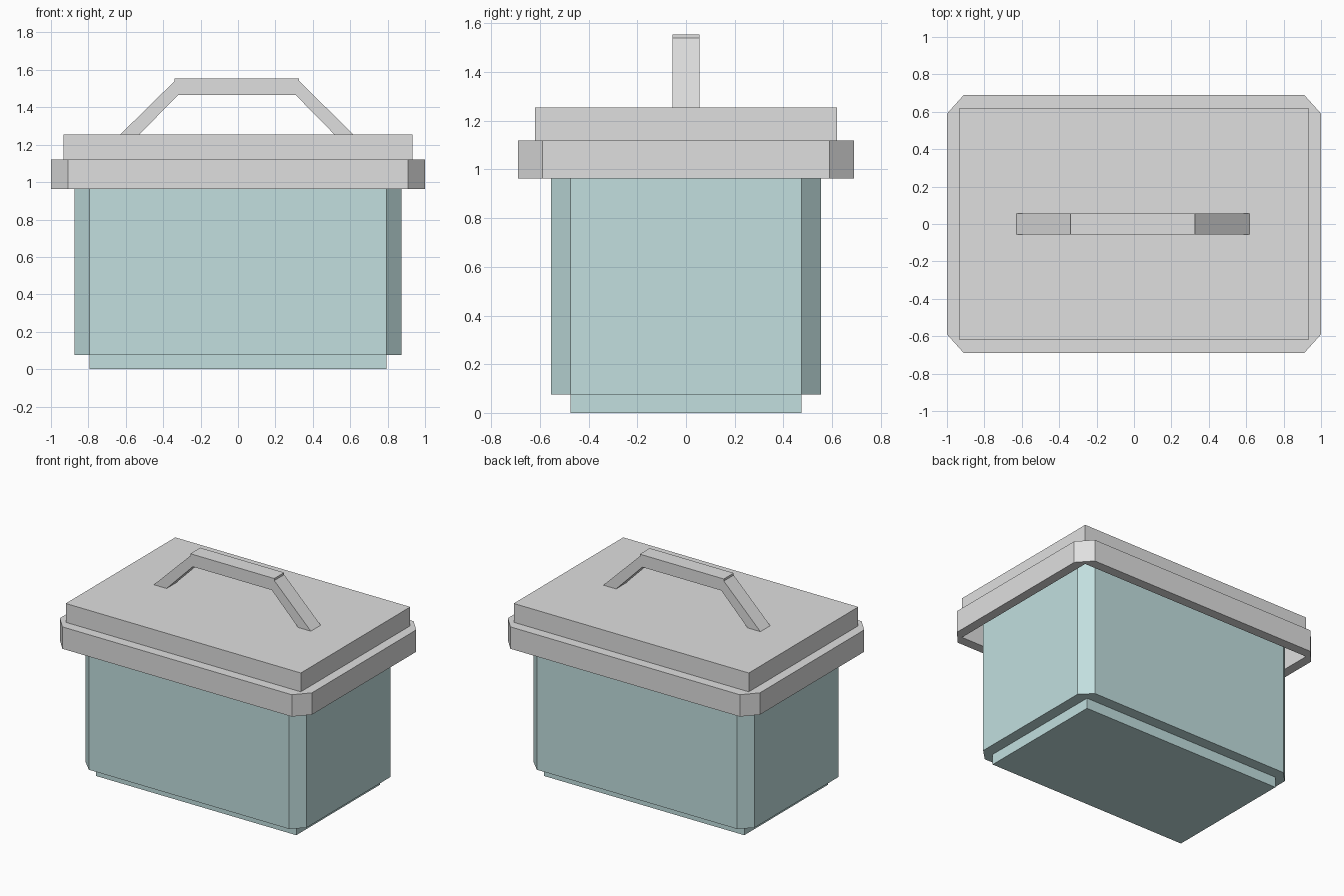
import bpy, bmesh

cube = bpy.data.objects.get("Cube")
if cube:
    bpy.data.objects.remove(cube, do_unlink=True)


def material(name, rgb):
    m = bpy.data.materials.new(name)
    m.use_nodes = True
    m.diffuse_color = (*rgb, 1)
    m.node_tree.nodes["Principled BSDF"].inputs["Base Color"].default_value = (*rgb, 1)
    return m


grey = material("pale grey", (0.74, 0.74, 0.74))
teal = material("pale teal", (0.54, 0.74, 0.74))


def finish(name, bm, mat):
    bmesh.ops.recalc_face_normals(bm, faces=bm.faces)
    mesh = bpy.data.meshes.new(name)
    bm.to_mesh(mesh)
    bm.free()
    mesh.materials.append(mat)
    ob = bpy.data.objects.new(name, mesh)
    bpy.context.collection.objects.link(ob)
    return ob


def extrude(name, points, direction, mat):
    """Extrude a closed outline into a solid."""
    bm = bmesh.new()
    face = bm.faces.new([bm.verts.new(p) for p in points])
    out = bmesh.ops.extrude_face_region(bm, geom=[face], use_keep_orig=True)
    moved = [g for g in out["geom"] if isinstance(g, bmesh.types.BMVert)]
    bmesh.ops.translate(bm, verts=moved, vec=direction)
    return finish(name, bm, mat)


def outline(x, y, cx=0, cy=0):
    """Rectangle of half sizes x, y with optional cut corners."""
    if not cx:
        return [(x, y), (-x, y), (-x, -y), (x, -y)]
    return [(x, y - cy), (x - cx, y), (cx - x, y), (-x, y - cy),
            (-x, cy - y), (cx - x, -y), (x - cx, -y), (x, cy - y)]


def slab(name, shape, z0, z1, mat):
    return extrude(name, [(x, y, z0) for x, y in shape], (0, 0, z1 - z0), mat)


# Container: stepped foot and tub with cut corners
slab("foot", outline(0.795, 0.475), 0, 0.08, teal)
slab("tub", outline(0.875, 0.555, 0.08, 0.08), 0.075, 1.12, teal)

# Lid: raised top slab
slab("lid_top", outline(0.932, 0.62), 1.12, 1.255, grey)

# Rim: cut-corner frame around a square-cornered opening
bottom, top = 0.963, 1.12
bm = bmesh.new()
edges = []
for shape in (outline(1.0, 0.69, 0.09, 0.1), outline(0.932, 0.62)):
    vs = [bm.verts.new((x, y, bottom)) for x, y in shape]
    edges += [bm.edges.new((vs[i - 1], vs[i])) for i in range(len(vs))]
bmesh.ops.triangle_fill(bm, edges=edges, use_beauty=True, use_dissolve=False)
out = bmesh.ops.extrude_face_region(bm, geom=bm.faces[:], use_keep_orig=True)
bmesh.ops.translate(bm, vec=(0, 0, top - bottom),
                    verts=[g for g in out["geom"] if isinstance(g, bmesh.types.BMVert)])
finish("lid_rim", bm, grey)

# Handle: bent bar standing on the lid
outer = [(0.628, 1.25), (0.333, 1.54), (0.333, 1.555)]
inner = [(0.313, 1.467), (0.526, 1.25)]
half = outer
profile = (half + [(-x, z) for x, z in reversed(half)]
           + [(-x, z) for x, z in reversed(inner)] + inner)
extrude("handle", [(x - 0.006, -0.056, z) for x, z in profile], (0, 0.112, 0), grey)
